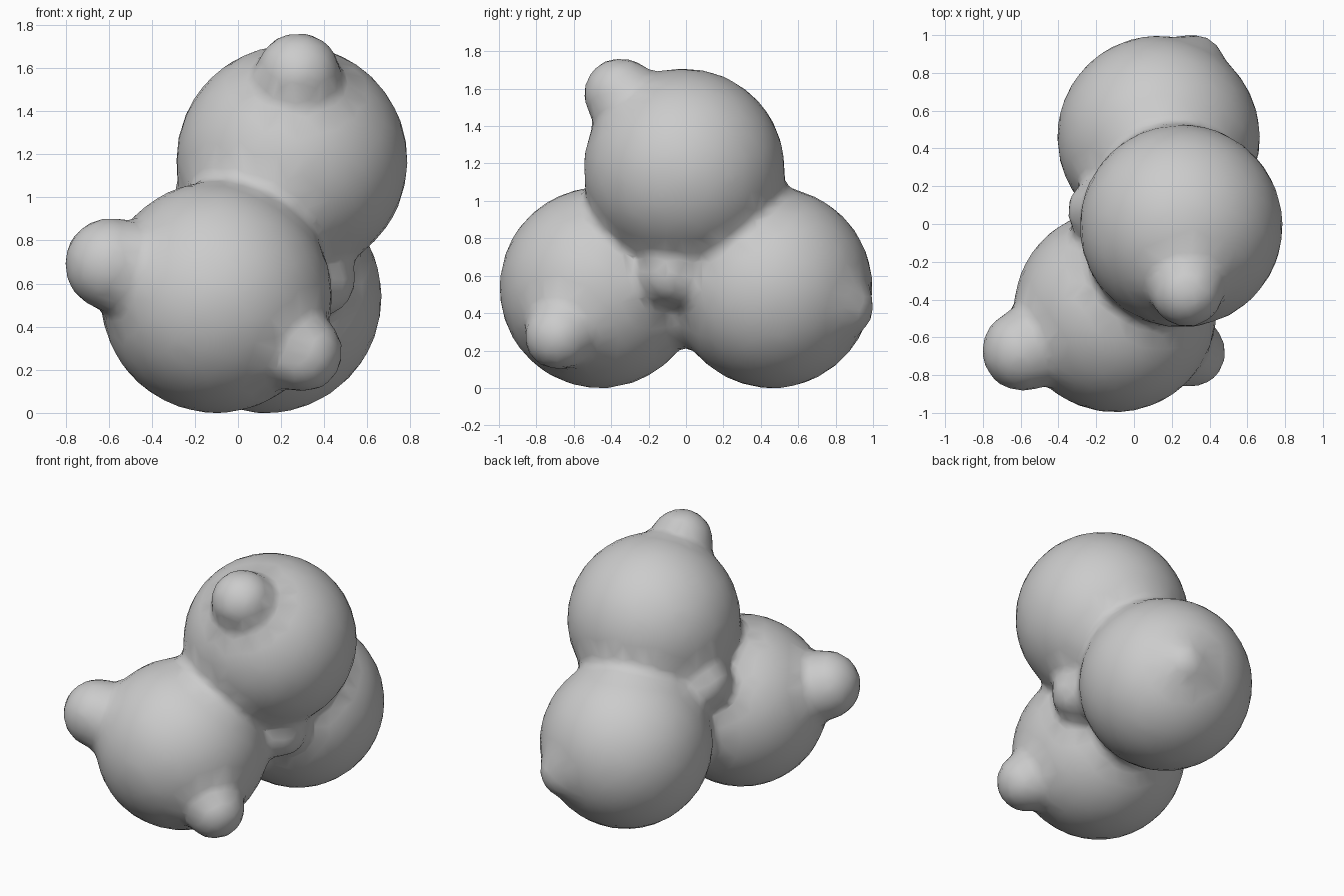
import bpy, bmesh
from mathutils import Matrix

if "Cube" in bpy.data.objects:
    bpy.data.objects.remove(bpy.data.objects["Cube"])

# Large lobes, then small knobs: (x, y, z, radius)
lobes = [
    (0.25, -0.01, 1.17, 0.54),    # top
    (-0.10, -0.46, 0.535, 0.54),  # front
    (0.13, 0.46, 0.535, 0.54),    # back
]
knobs = [
    (0.28, -0.35, 1.57, 0.20),    # on top lobe
    (-0.59, -0.67, 0.69, 0.22),   # front lobe, left
    (0.30, -0.68, 0.28, 0.19),    # front lobe, right
    (0.31, 0.83, 0.44, 0.18),     # back lobe
    (0.37, -0.08, 0.62, 0.18),    # joint, right side
    (-0.19, 0.07, 0.89, 0.17),    # joint, left side
    (0.03, 0.0, 0.45, 0.24),      # filler in the neck
]

bm = bmesh.new()
for x, y, z, r in lobes + knobs:
    bmesh.ops.create_icosphere(bm, subdivisions=4, radius=r,
                               matrix=Matrix.Translation((x, y, z)))
mesh = bpy.data.meshes.new("lobed_cluster")
bm.to_mesh(mesh)
bm.free()
body = bpy.data.objects.new("lobed_cluster", mesh)
bpy.context.collection.objects.link(body)

# Fuse into one skin, soften the creases, thin the mesh
remesh = body.modifiers.new("fuse", 'REMESH')
remesh.mode = 'VOXEL'
remesh.voxel_size = 0.03
remesh.use_smooth_shade = True
soften = body.modifiers.new("soften", 'SMOOTH')
soften.factor = 0.5
soften.iterations = 18
thin = body.modifiers.new("thin", 'DECIMATE')
thin.ratio = 0.12

bpy.context.view_layer.objects.active = body
body.select_set(True)
for m in list(body.modifiers):
    bpy.ops.object.modifier_apply(modifier=m.name)
bpy.ops.object.shade_smooth()

# Stand on z = 0
low = min(v.co.z for v in body.data.vertices)
body.data.transform(Matrix.Translation((0, 0, -low)))
